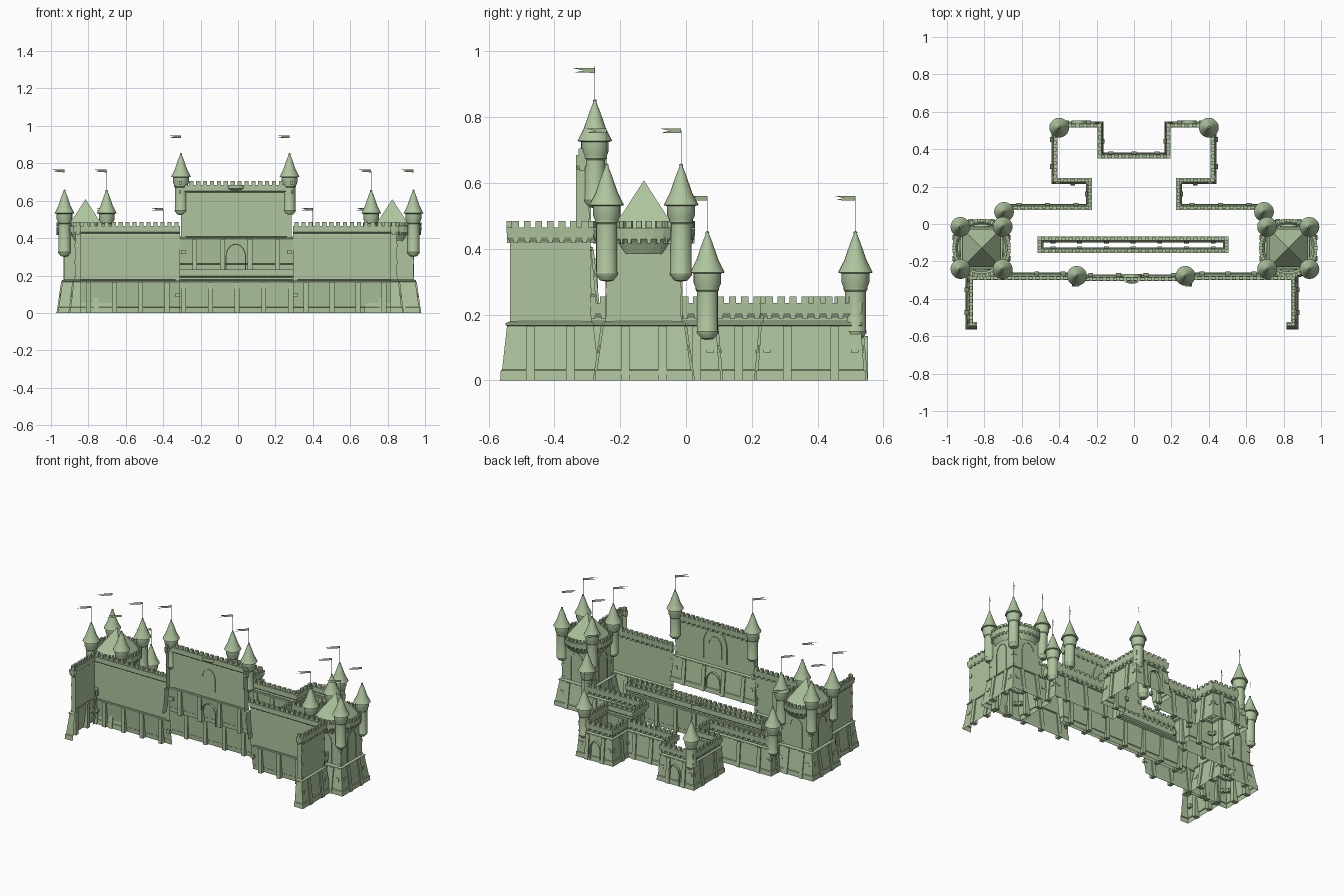
import bpy, bmesh, math
from mathutils import Vector

if "Cube" in bpy.data.objects:
    bpy.data.objects.remove(bpy.data.objects["Cube"])

green = bpy.data.materials.new("castle_green")
green.diffuse_color = (0.43, 0.56, 0.345, 1)
green.use_nodes = True
green.node_tree.nodes["Principled BSDF"].inputs["Base Color"].default_value = green.diffuse_color

def finish(bm, name):
    bmesh.ops.recalc_face_normals(bm, faces=bm.faces)
    me = bpy.data.meshes.new(name)
    bm.to_mesh(me)
    bm.free()
    me.materials.append(green)
    ob = bpy.data.objects.new(name, me)
    bpy.context.collection.objects.link(ob)
    return ob

def left(d):
    return Vector((-d.y, d.x))

def sweep(bm, path, prof, closed=False):
    # Mitred sweep of an (outward offset, z) profile; outward is left of travel
    n = len(path)
    rows = []
    for i, p in enumerate(path):
        d0 = (p - path[i - 1]).normalized() if closed or i > 0 else None
        d1 = (path[(i + 1) % n] - p).normalized() if closed or i < n - 1 else None
        n0, n1 = left(d0 or d1), left(d1 or d0)
        m = (n0 + n1) / (1 + n0.dot(n1))
        rows.append([bm.verts.new((p.x + m.x * o, p.y + m.y * o, z)) for o, z in prof])
    for i in range(n if closed else n - 1):
        a, b = rows[i], rows[(i + 1) % n]
        for j in range(len(prof) - 1):
            bm.faces.new((a[j], b[j], b[j + 1], a[j + 1]))

def block(bm, p, d, w, pts):
    # Prism: (offset, z) outline extruded along the wall direction
    nn = left(d)
    ends = []
    for s in (-w / 2, w / 2):
        q = p + d * s
        ends.append([bm.verts.new((q.x + nn.x * o, q.y + nn.y * o, z)) for o, z in pts])
    a, b = ends
    bm.faces.new(a)
    bm.faces.new(b[::-1])
    for i in range(len(pts)):
        j = (i + 1) % len(pts)
        bm.faces.new((a[i], a[j], b[j], b[i]))

def rect(o0, o1, z0, z1):
    return [(o0, z0), (o1, z0), (o1, z1), (o0, z1)]

def crenels(bm, path, top, closed=False, pitch=0.037):
    # Merlons and the corbels below them
    n = len(path)
    for i in range(n if closed else n - 1):
        a, b = path[i], path[(i + 1) % n]
        L = (b - a).length
        d = (b - a).normalized()
        k = max(1, round(L / pitch))
        for j in range(k):
            q = a + d * L * (j + 0.5) / k
            block(bm, q, d, L / k * 0.6, rect(-0.006, 0.010, top - 0.02, top))
            block(bm, q, d, L / k * 0.4, rect(0, 0.009, top - 0.068, top - 0.048))

def wall(name, pts, H, z0=0.0, F=0.026, closed=False, battlement=True, quoin=True):
    path = [Vector(p) for p in pts]
    bm = bmesh.new()
    t = F * 0.3
    prof = [(F, 0), (F - 0.002, 0.03), (F - 0.006, 0.033), (t, 0.165), (t + 0.004, 0.168),
            (t + 0.004, 0.174), (0, 0.18), (0, H - 0.065)]
    if battlement:
        prof += [(0.009, H - 0.05), (0.011, H - 0.02), (-0.010, H - 0.02),
                 (-0.010, H - 0.052), (0, H - 0.06)]
    sweep(bm, path, [(o, z + z0) for o, z in prof], closed)
    if battlement:
        crenels(bm, path, H + z0, closed)
    n = len(path)
    for i in range(n if closed else n - 1):
        a, b = path[i], path[(i + 1) % n]
        L = (b - a).length
        d = (b - a).normalized()
        # Buttress strips on the sloping base
        k = max(1, round(L / 0.145))
        if L > 0.08:
            for j in range(k):
                block(bm, a + d * L * (j + 0.5) / k, d, 0.026,
                      [(0, z0), (F + 0.006, z0), (t + 0.007, z0 + 0.166), (0, z0 + 0.166)])
        # Sparse corner stones
        if quoin and L > 0.1:
            for s in range(int((H - 0.1) / 0.088)):
                z = z0 + 0.085 + s * 0.088
                f = [max(0, F + (t - F) * h / 0.165) if h < 0.17 else 0
                     for h in (z - z0, z - z0 + 0.022)]
                out = [(0, z), (f[0] + 0.003, z), (f[1] + 0.003, z + 0.022), (0, z + 0.022)]
                for q, sg in ((a, 1), (b, -1)):
                    block(bm, q + d * sg * 0.012, d, 0.024, out)
    return finish(bm, name)

def arch(bm, c, n, w, z0, z1, depth, th=0.005):
    # Raised arch frame on a wall facing n
    d = Vector((n.y, -n.x))
    def outline(r, zt):
        zs = zt - r * 1.3
        return [(-r, z0)] + [(-r * math.cos(math.pi * i / 10), zs + r * 1.3 * math.sin(math.pi * i / 10))
                             for i in range(11)] + [(r, z0)]
    loops = []
    for r, zt, o in ((w / 2 + th, z1 + th, 0), (w / 2 + th, z1 + th, depth),
                     (w / 2, z1, depth), (w / 2, z1, 0.001)):
        loops.append([bm.verts.new((c.x + d.x * s + n.x * o, c.y + d.y * s + n.y * o, z))
                      for s, z in outline(r, zt)])
    for a, b in zip(loops, loops[1:]):
        for i in range(len(a) - 1):
            bm.faces.new((a[i], a[i + 1], b[i + 1], b[i]))

def arc(c, n, half, bulge, k=8):
    d = Vector((n.y, -n.x))
    return [c - d * half * math.cos(math.pi * i / k) + n * bulge * math.sin(math.pi * i / k)
            for i in range(k + 1)]

def turret(name, x, y, tip, length):
    # Round hanging turret with flared cone roof
    prof = [(0, -length), (0.02, -length + 0.004), (0.033, -length + 0.02), (0.034, -length + 0.026),
            (0.032, -length + 0.03), (0.032, -0.185), (0.036, -0.18), (0.036, -0.172), (0.042, -0.158),
            (0.042, -0.13), (0.053, -0.127), (0.046, -0.113), (0.034, -0.09), (0.015, -0.035),
            (0.005, -0.01), (0.006, -0.004), (0, 0)]
    bm = bmesh.new()
    S = 20
    rings = []
    for r, z in prof:
        if r == 0:
            rings.append([bm.verts.new((x, y, tip + z))] * S)
        else:
            rings.append([bm.verts.new((x + r * math.cos(2 * math.pi * i / S),
                                        y + r * math.sin(2 * math.pi * i / S), tip + z)) for i in range(S)])
    for a, b in zip(rings, rings[1:]):
        for i in range(S):
            j = (i + 1) % S
            bm.faces.new(list(dict.fromkeys((a[i], a[j], b[j], b[i]))))
    ob = finish(bm, name)
    for o in bpy.context.selected_objects:
        o.select_set(False)
    ob.select_set(True)
    bpy.context.view_layer.objects.active = ob
    bpy.ops.object.shade_smooth_by_angle(angle=math.radians(35))
    # Pole and swallow-tailed pennant
    bm = bmesh.new()
    block(bm, Vector((x, y)), Vector((1, 0)), 0.0015, rect(-0.0007, 0.0007, tip - 0.005, tip + 0.1))
    zf = tip + (0.08 if tip > 0.8 else 0.092)
    v = [bm.verts.new((x - 0.066 * s, y - 0.066 * s, zf + z)) for s, z in
         ((0, 0), (0.95, 0.001), (0.5, 0.007), (1, 0.014), (0, 0.014))]
    bm.faces.new((v[0], v[1], v[2]))
    bm.faces.new((v[0], v[2], v[4]))
    bm.faces.new((v[2], v[3], v[4]))
    finish(bm, name + "_flag")

# Tall walls with side wings, and the raised gate section
wall("tall_wall_left", [(-0.84, -0.535), (-0.87, -0.535), (-0.87, -0.29), (-0.31, -0.29)], 0.485, F=0.03)
wall("tall_wall_right", [(0.295, -0.29), (0.85, -0.29), (0.85, -0.535), (0.815, -0.535)], 0.485, F=0.03)
wall("gate_wall", [(-0.305, -0.335), (-0.305, -0.295), (0.285, -0.295), (0.285, -0.335)], 0.475, 0.23)

# Low outer curtain wall, inner ring wall and short links by the keeps
half = [(0.69, -0.02), (0.69, 0.085), (0.235, 0.085), (0.235, 0.235), (0.42, 0.235),
        (0.42, 0.525), (0.185, 0.525), (0.185, 0.36)]
wall("curtain_wall", [(-x, y) for x, y in half] + half[::-1], 0.255, F=0.022)
wall("inner_wall", [(-0.505, -0.145), (0.495, -0.145), (0.495, -0.078), (-0.505, -0.078)],
     0.25, F=0.02, closed=True, quoin=False)
wall("link_wall_left", [(-0.85, -0.30), (-0.85, -0.235)], 0.255)
wall("link_wall_right", [(0.835, -0.235), (0.835, -0.30)], 0.255)

# Arches of the gates, seen from both sides of the gate wall
bm = bmesh.new()
N = Vector((0, 1))
g = Vector((-0.012, -0.295))
for n, deep in ((N, 0.028), (-N, 0.004)):
    arch(bm, g, n, 0.10, 0.23, 0.365, deep)
    arch(bm, g, n, 0.09, 0.46, 0.60, 0.005)
arch(bm, g, N, 0.17, 0.44, 0.655, 0.006)
for s in (-1, 1):
    arch(bm, Vector((s * 0.295, 0.525)), N, 0.07, 0, 0.13, 0.028)
sweep(bm, arc(g, -N, 0.045, 0.025), [(-0.02, 0.65), (0, 0.665), (0, 0.685), (-0.008, 0.685)])
finish(bm, "gate_arches")

# Corner keeps
for side, cx in (("left", -0.815), ("right", 0.825)):
    cy, h = -0.128, 0.113
    sq = [(cx - h, cy - h), (cx - h, cy + h), (cx + h, cy + h), (cx + h, cy - h)]
    wall("keep_walls_" + side, sq, 0.49, F=0.036, closed=True, battlement=False)
    bm = bmesh.new()
    bm.faces.new([bm.verts.new((x, y, 0.425)) for x, y in sq])
    base = [bm.verts.new((cx + a * 0.102, cy + b * 0.102, 0.45)) for a, b in ((-1, -1), (1, -1), (1, 1), (-1, 1))]
    apex = bm.verts.new((cx, cy, 0.608))
    for i in range(4):
        bm.faces.new((base[i], base[(i + 1) % 4], apex))
    finish(bm, "keep_roof_" + side)
    bm = bmesh.new()
    for n in (Vector((1, 0)), Vector((-1, 0)), Vector((0, 1)), Vector((0, -1))):
        c = Vector((cx, cy)) + n * h
        p = arc(c, n, 0.078, 0.033)
        sweep(bm, p, [(-0.02, 0.385), (0, 0.42), (0.008, 0.43), (0.01, 0.462), (-0.01, 0.462), (-0.01, 0.425)])
        crenels(bm, p, 0.484, pitch=0.03)
        arch(bm, c, n, 0.085, 0.182, 0.375, 0.004, 0.003)
    finish(bm, "keep_balconies_" + side)
    for i, (x, y) in enumerate(sq):
        turret("keep_turret_%s_%d" % (side, i), x, y, 0.66, 0.36)

# Gate turrets and curtain wall turrets
for i, (x, y, tip) in enumerate([(-0.305, -0.277, 0.855), (0.275, -0.277, 0.855), (-0.695, 0.065, 0.455),
                                 (0.695, 0.065, 0.455), (-0.4, 0.515, 0.455), (0.4, 0.515, 0.455)]):
    turret("wall_turret_%d" % i, x, y, tip, 0.332)
